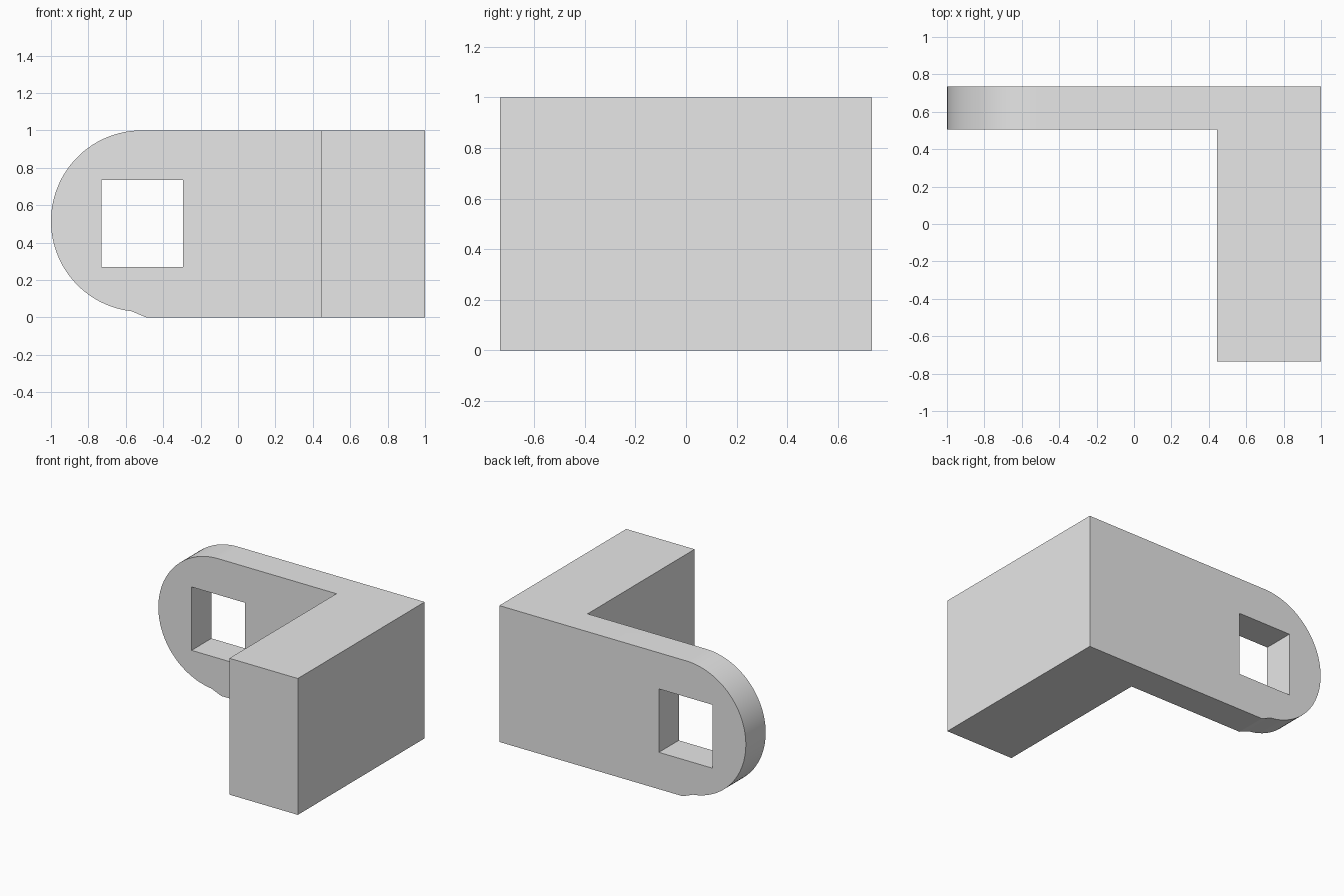
import bpy, bmesh, math

cube = bpy.data.objects.get("Cube")
if cube:
    bpy.data.objects.remove(cube, do_unlink=True)

# Main dimensions
BACK, ARM_FRONT, BLOCK_FRONT = 0.735, 0.505, -0.735
INNER_X, OUTER_X, HEIGHT = 0.445, 1.0, 1.0
RADIUS = 0.485
CENTRE_X, CENTRE_Z = RADIUS - 1, HEIGHT - RADIUS

grey = bpy.data.materials.new("light grey")
grey.use_nodes = True
grey.diffuse_color = (0.8, 0.8, 0.8, 1)
grey.node_tree.nodes["Principled BSDF"].inputs["Base Color"].default_value = (0.8, 0.8, 0.8, 1)


def add_object(name, bm):
    bmesh.ops.recalc_face_normals(bm, faces=bm.faces)
    mesh = bpy.data.meshes.new(name)
    bm.to_mesh(mesh)
    bm.free()
    mesh.materials.append(grey)
    obj = bpy.data.objects.new(name, mesh)
    bpy.context.collection.objects.link(obj)
    return obj


def extrude_y(bm, face, distance):
    new = bmesh.ops.extrude_face_region(bm, geom=[face])["geom"]
    verts = [v for v in new if isinstance(v, bmesh.types.BMVert)]
    bmesh.ops.translate(bm, verts=verts, vec=(0, distance, 0))
    return next(f for f in new if isinstance(f, bmesh.types.BMFace))


# Arm profile: rounded end with a small step underneath
STEPS = 48
START, END = math.radians(90), math.radians(263.5)
profile = []
for i in range(STEPS + 1):
    a = START + (END - START) * i / STEPS
    profile.append((CENTRE_X + RADIUS * math.cos(a), CENTRE_Z + RADIUS * math.sin(a)))
profile += [(-0.49, 0), (INNER_X, 0), (INNER_X, HEIGHT)]

# Bracket: arm along the back, deep block at one end
bm = bmesh.new()
arm = [bm.verts.new((x, BACK, z)) for x, z in profile]
outer = [bm.verts.new((OUTER_X, BACK, z)) for z in (0, HEIGHT)]
bm.faces.new(arm)
bm.faces.new([arm[-1], arm[-2], outer[0], outer[1]])
new = bmesh.ops.extrude_face_region(bm, geom=bm.faces[:])["geom"]
moved = [v for v in new if isinstance(v, bmesh.types.BMVert)]
bmesh.ops.translate(bm, verts=moved, vec=(0, ARM_FRONT - BACK, 0))
block_face = next(f for f in new if isinstance(f, bmesh.types.BMFace) and len(f.verts) == 4)
extrude_y(bm, block_face, BLOCK_FRONT - ARM_FRONT)
bmesh.ops.recalc_face_normals(bm, faces=bm.faces)
bmesh.ops.dissolve_limit(bm, angle_limit=0.01, verts=bm.verts, edges=bm.edges)
bracket = add_object("corner_bracket", bm)

# Square hole through the arm
bm = bmesh.new()
hole = [(-0.73, 0.27), (-0.295, 0.27), (-0.295, 0.735), (-0.73, 0.735)]
face = bm.faces.new([bm.verts.new((x, BACK + 0.1, z)) for x, z in hole])
extrude_y(bm, face, ARM_FRONT - BACK - 0.2)
cutter = add_object("hole_cutter", bm)
cutter.hide_render = True

cut = bracket.modifiers.new("square hole", "BOOLEAN")
cut.operation = "DIFFERENCE"
cut.solver = "EXACT"
cut.object = cutter

bpy.ops.object.select_all(action="DESELECT")
bracket.select_set(True)
bpy.context.view_layer.objects.active = bracket
bpy.ops.object.modifier_apply(modifier=cut.name)
bpy.data.objects.remove(cutter, do_unlink=True)
bpy.ops.object.shade_smooth_by_angle(angle=math.radians(15))
